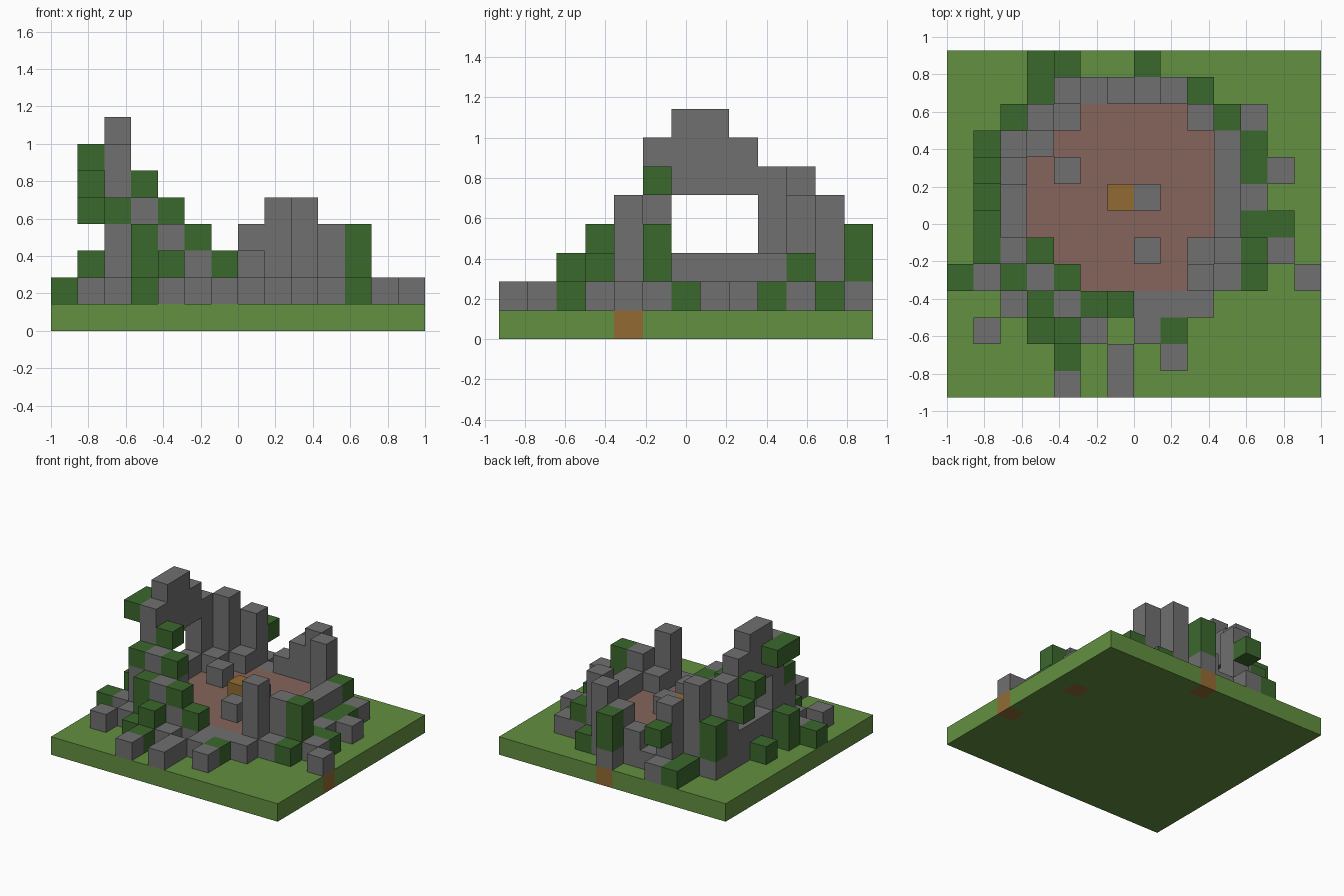
import bpy
import bmesh
from mathutils import Vector, Matrix

if "Cube" in bpy.data.objects:
    bpy.data.objects.remove(bpy.data.objects["Cube"], do_unlink=True)

CELL = 1 / 7

# Block kinds: object name, material name, linear colour
KINDS = {
    "t": ("grass_base", "grass green", (0.123, 0.279, 0.051)),
    "s": ("ruined_stone_walls", "stone grey", (0.16, 0.16, 0.16)),
    "l": ("ivy_and_bushes", "dark leaf green", (0.044, 0.138, 0.027)),
    "f": ("clay_floor", "clay brown", (0.235, 0.13, 0.105)),
    "w": ("wooden_blocks", "ochre wood", (0.29, 0.148, 0.033)),
}

# Column types, listed upward from the ground ("-" is a gap)
STACKS = {
    ".": "", "a": "s", "b": "ss", "c": "sss", "d": "ssss", "e": "sssss", "f": "ssssss",
    "g": "l", "h": "sl", "i": "ssl", "j": "sll", "k": "lll", "m": "sssl",
    "o": "f", "p": "fs", "q": "fw", "r": "f---l",
    "A": "ss--sss", "B": "ss--ss",            # window with arch above
    "C": "s-l", "D": "---l", "E": "----l",    # hanging ivy
    "F": "-----l", "G": "ll---l",
}

# Floor plan, back row first, left to right along x
PLAN = [
    "...gC..j......",
    "...gdabcdg....",
    "..jeboooodha..",
    ".Deboooooobg..",
    ".EBopooooobga.",
    ".gAoooqpooba..",
    ".FAooooooobgg.",
    ".GfrooopobckA.".replace("kA", "ka"),
    "gamdmoooodag.a",
    "..ajcihaaa....",
    ".a.gha.ag.....",
    "....g.a.a.....",
    "....a.a.......",
]
WOOD_IN_BASE = {(7, 0), (12, 4), (13, 8)}

# Collect the blocks as grid cells
blocks = {}
rows, cols = len(PLAN), len(PLAN[0])
for r, row in enumerate(PLAN):
    for c, key in enumerate(row):
        base = "w" if (c, r) in WOOD_IN_BASE else "t"
        for level, kind in enumerate(base + STACKS[key]):
            if kind != "-":
                blocks[(c, rows - 1 - r, level)] = kind

DIRECTIONS = [Vector(v) for v in
              ((1, 0, 0), (-1, 0, 0), (0, 1, 0), (0, -1, 0), (0, 0, 1), (0, 0, -1))]


def add_side(bm, cell, normal):
    """Add one outer square of a block."""
    centre = Vector(cell) + Vector((0.5, 0.5, 0.5)) + normal / 2
    turn = Vector((0, 0, 1)).rotation_difference(normal).to_matrix()
    corners = ((-0.5, -0.5), (0.5, -0.5), (0.5, 0.5), (-0.5, 0.5))
    verts = [bm.verts.new(centre + turn @ Vector((x, y, 0))) for x, y in corners]
    bm.faces.new(verts)


def build_kind(kind, name, mat_name, colour):
    bm = bmesh.new()
    for cell, found in blocks.items():
        if found != kind:
            continue
        for d in DIRECTIONS:
            neighbour = tuple(int(a + b) for a, b in zip(cell, d))
            if neighbour not in blocks:
                add_side(bm, cell, d)
    bmesh.ops.remove_doubles(bm, verts=bm.verts, dist=0.01)
    bm.transform(Matrix.Scale(CELL, 4) @ Matrix.Translation((-cols / 2, -rows / 2, 0)))
    mesh = bpy.data.meshes.new(name)
    bm.to_mesh(mesh)
    bm.free()
    mat = bpy.data.materials.new(mat_name)
    mat.use_nodes = True
    rgba = (*colour, 1)
    mat.diffuse_color = rgba
    bsdf = next(n for n in mat.node_tree.nodes if n.type == "BSDF_PRINCIPLED")
    bsdf.inputs["Base Color"].default_value = rgba
    mesh.materials.append(mat)
    bpy.context.collection.objects.link(bpy.data.objects.new(name, mesh))


for kind, (name, mat_name, colour) in KINDS.items():
    build_kind(kind, name, mat_name, colour)
